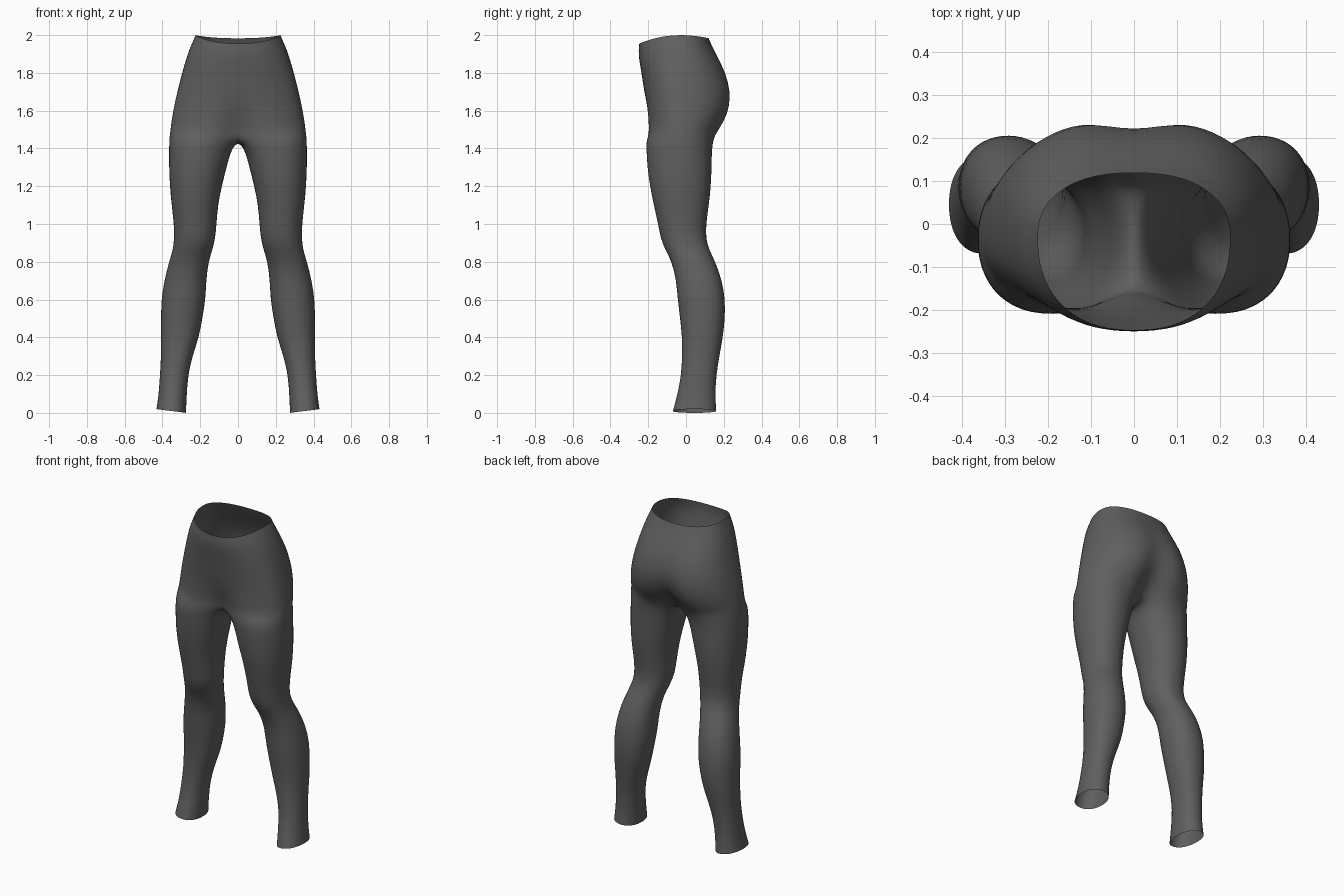
import bpy, bmesh, math
from mathutils import Vector

if "Cube" in bpy.data.objects:
    bpy.data.objects.remove(bpy.data.objects["Cube"])

N, M = 20, 6            # segments on the outer arc / inner thigh arc
SPREAD = math.radians(140)

# z, half width, front y, back y, front centre dip, back centre dip
PELVIS = [
    (2.00, .225, -.248, .120, .00, .000),
    (1.95, .247, -.252, .140, .00, .000),
    (1.90, .268, -.250, .167, .00, .003),
    (1.80, .297, -.236, .222, .00, .014),
    (1.70, .322, -.222, .252, .00, .027),
    (1.62, .340, -.213, .248, .01, .042),
    (1.55, .352, -.211, .226, .035, .070),
    (1.49, .360, -.211, .185, .06, .090),
]
# z, inner x, outer x, front y, back y (first row is the crotch)
LEG = [
    (1.445, .000, .365, -.212, .147),
    (1.40, .033, .366, -.211, .138),
    (1.30, .060, .366, -.206, .137),
    (1.20, .085, .362, -.192, .133),
    (1.10, .106, .352, -.172, .122),
    (1.00, .113, .340, -.148, .107),
    (0.92, .120, .338, -.135, .106),
    (0.86, .136, .346, -.108, .125),
    (0.80, .156, .366, -.076, .156),
    (0.70, .168, .391, -.052, .192),
    (0.60, .171, .407, -.045, .208),
    (0.50, .188, .408, -.032, .207),
    (0.40, .206, .411, -.021, .196),
    (0.30, .241, .407, -.021, .177),
    (0.20, .264, .414, -.026, .161),
    (0.10, .271, .420, -.045, .155),
    (0.01, .275, .432, -.070, .161),
]


def spow(v, e):
    return math.copysign(abs(v) ** e, v)


def pelvis_ring(row):
    """Half ring from front centre, round the hip, to back centre."""
    z, w, f, b, dip_f, dip_b = row
    c, pts = -.03, []
    tilt = max(0, (z - 1.80) / .20)
    for i in range(N + 1):
        t = math.pi * i / N
        x = 0 if i in (0, N) else w * math.sin(t) ** .87
        k = spow(-math.cos(t), .87)
        y = c + k * ((b - c) if k > 0 else (c - f))
        fall = math.exp(-(x / .08) ** 2)
        y += dip_f * fall if k < 0 else -dip_b * fall
        # waistband sits lower at the front
        drop = .045 * k * k if k < 0 else .017 * k * k
        pts.append(Vector((x, y, z - drop * tilt)))
    return pts


def leg_ring(row, crotch=False, hem=False):
    """Closed ring: outer arc first, then the inner thigh arc."""
    z, x0, x1, f, b = row
    cx, cy, rx, ry = (x0 + x1) / 2, (f + b) / 2, (x1 - x0) / 2, (b - f) / 2
    pts = []
    for i in range(N + M):
        if i <= N:
            a = -SPREAD + 2 * SPREAD * i / N
        else:
            a = SPREAD + (2 * math.pi - 2 * SPREAD) * (i - N) / M
        p = Vector((cx + rx * spow(math.cos(a), .92),
                    cy + ry * spow(math.sin(a), .92), z))
        if crotch and (i >= N or i == 0):
            # saddle seam on the centre line
            s = (i - N) / M if i else 1
            p.x = 0
            p.z = 1.437 + .035 * (2 * s - 1) ** 2
        if hem:
            p.z += .01 * math.cos(a)
        pts.append(p)
    return pts


bm = bmesh.new()
add = lambda pts: [bm.verts.new(p) for p in pts]
pelvis = [add(pelvis_ring(r)) for r in PELVIS]
legs = [add(leg_ring(r, i == 0, i == len(LEG) - 1)) for i, r in enumerate(LEG)]

# hips, open at the waist
rows = pelvis + [legs[0]]
for a, b in zip(rows, rows[1:]):
    for i in range(N):
        bm.faces.new((b[i], b[i + 1], a[i + 1], a[i]))
# leg tube, open at the hem
for a, b in zip(legs, legs[1:]):
    for i in range(N + M):
        j = (i + 1) % (N + M)
        bm.faces.new((b[i], b[j], a[j], a[i]))
for face in bm.faces:
    face.smooth = True

mesh = bpy.data.meshes.new("leggings")
bm.to_mesh(mesh)
bm.free()
leggings = bpy.data.objects.new("leggings", mesh)
bpy.context.collection.objects.link(leggings)

fabric = bpy.data.materials.new("charcoal fabric")
fabric.diffuse_color = (.115, .115, .115, 1)
fabric.use_nodes = True
fabric.node_tree.nodes["Principled BSDF"].inputs["Base Color"].default_value = fabric.diffuse_color
mesh.materials.append(fabric)

# second half and smoothing
mirror = leggings.modifiers.new("mirror", 'MIRROR')
mirror.use_clip = True
mirror.merge_threshold = .0005
smooth = leggings.modifiers.new("smooth", 'SUBSURF')
smooth.levels = smooth.render_levels = 1
